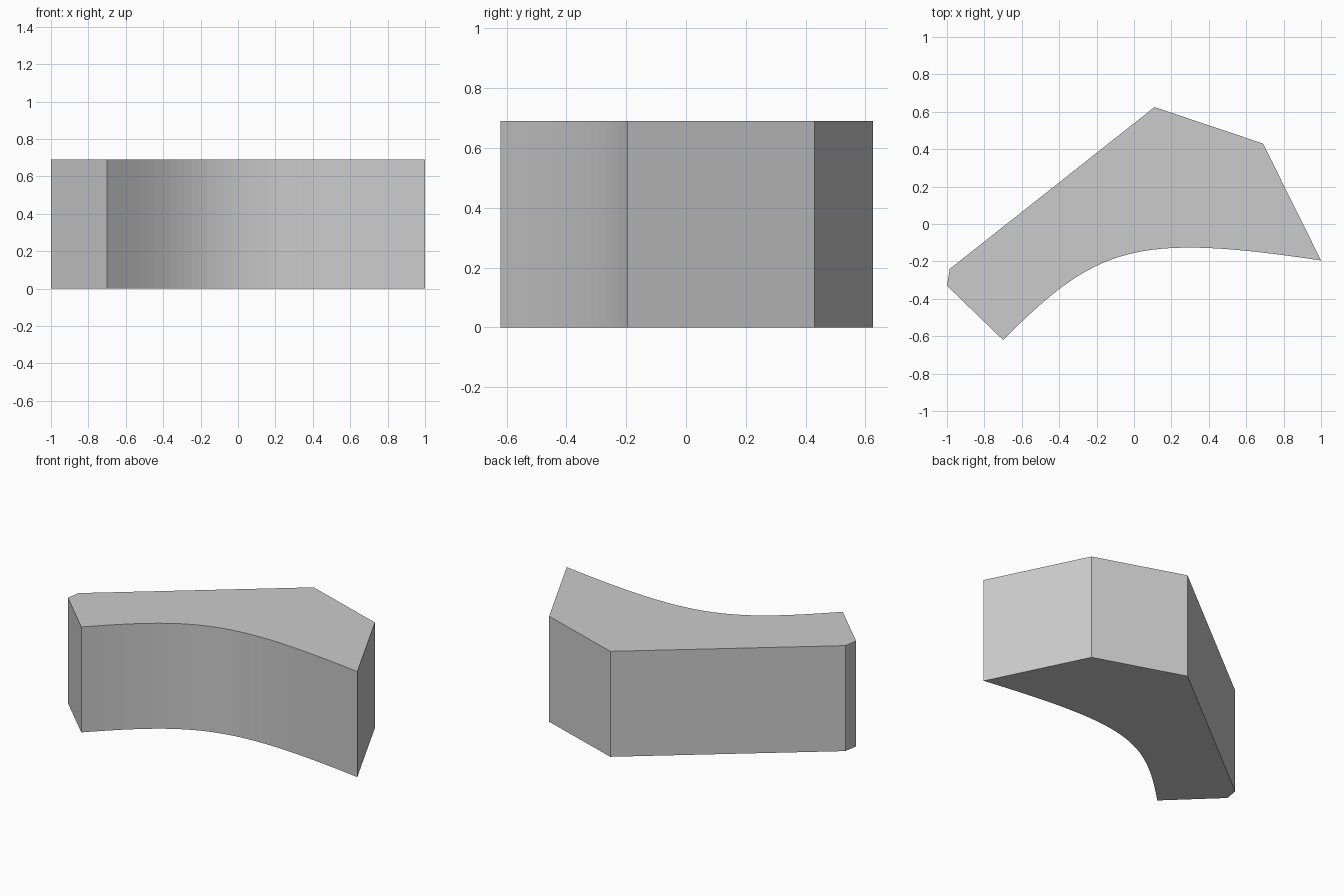
import bpy
import bmesh
from mathutils import Vector
from mathutils.geometry import interpolate_bezier

HEIGHT = 0.69
CURVE_STEPS = 33

cube = bpy.data.objects.get("Cube")
if cube:
    bpy.data.objects.remove(cube, do_unlink=True)

# Plain grey material
grey = bpy.data.materials.new("plain_grey")
grey.use_nodes = True
colour = (0.6, 0.6, 0.6, 1.0)
grey.diffuse_color = colour
grey.node_tree.nodes["Principled BSDF"].inputs["Base Color"].default_value = colour

# Footprint: concave curved front, then straight sides and back
curve = interpolate_bezier(Vector((-0.70, -0.62)), Vector((-0.20, -0.12)),
                           Vector((0.0, -0.045)), Vector((1.0, -0.195)), CURVE_STEPS)
corners = [(0.69, 0.43), (0.11, 0.625), (-0.985, -0.24), (-1.0, -0.33)]
outline = [(p[0], p[1]) for p in curve] + corners

# Extrude the footprint into a solid block
bm = bmesh.new()
base = bm.faces.new([bm.verts.new((x, y, 0.0)) for x, y in outline])
top = bmesh.ops.extrude_face_region(bm, geom=[base], use_keep_orig=True)
bmesh.ops.translate(bm, vec=(0, 0, HEIGHT),
                    verts=[g for g in top["geom"] if isinstance(g, bmesh.types.BMVert)])
bmesh.ops.recalc_face_normals(bm, faces=bm.faces)

mesh = bpy.data.meshes.new("curved_block")
bm.to_mesh(mesh)
bm.free()
mesh.materials.append(grey)
block = bpy.data.objects.new("curved_block", mesh)
bpy.context.collection.objects.link(block)
